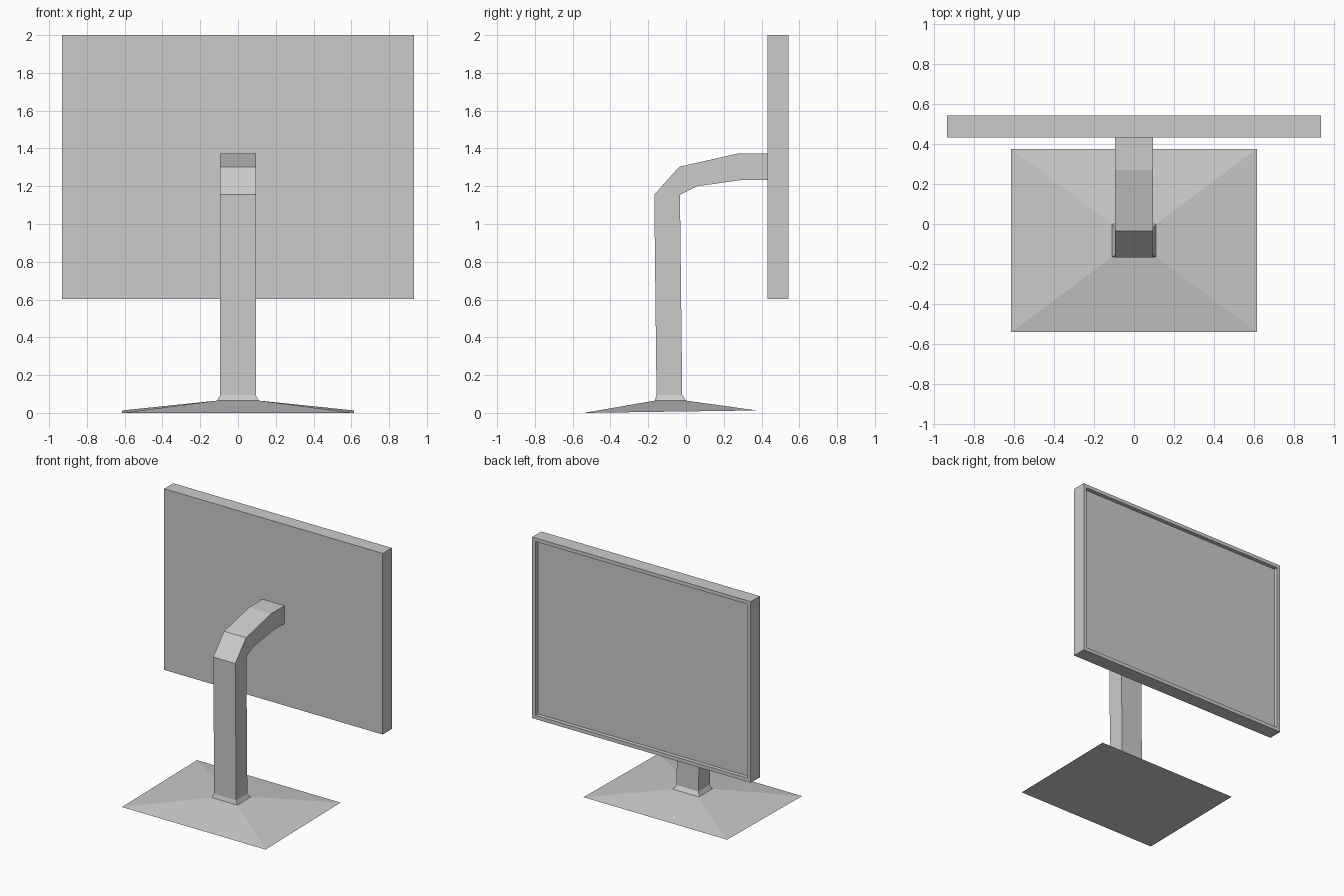
import bpy, bmesh

if "Cube" in bpy.data.objects:
    bpy.data.objects.remove(bpy.data.objects["Cube"])


def finish(bm, name):
    bmesh.ops.recalc_face_normals(bm, faces=bm.faces)
    mesh = bpy.data.meshes.new(name)
    bm.to_mesh(mesh)
    bm.free()
    obj = bpy.data.objects.new(name, mesh)
    bpy.context.collection.objects.link(obj)
    return obj


def loft(name, sections):
    """Skin four-sided sections: (half width, outer (y, z), inner (y, z))."""
    bm = bmesh.new()
    rings = []
    for w, (ya, za), (yb, zb) in sections:
        corners = ((-w, ya, za), (w, ya, za), (w, yb, zb), (-w, yb, zb))
        rings.append([bm.verts.new(c) for c in corners])
    for a, b in zip(rings, rings[1:]):
        for i in range(4):
            j = (i + 1) % 4
            bm.faces.new((a[i], a[j], b[j], b[i]))
    bm.faces.new(rings[0])
    bm.faces.new(rings[-1])
    return finish(bm, name)


# Sloped foot plate, its underside lifted slightly at the back
loft("base", [
    (0.613, (-0.54, 0.0), (0.375, 0.013)),
    (0.11, (-0.165, 0.065), (0.0, 0.065)),
])

# Flared collar, upright column and bent arm reaching the panel
loft("stand_arm", [
    (0.11, (-0.165, 0.065), (0.0, 0.065)),
    (0.094, (-0.156, 0.095), (-0.02, 0.095)),
    (0.094, (-0.168, 1.155), (-0.032, 1.155)),
    (0.094, (-0.036, 1.303), (0.06, 1.2)),
    (0.094, (0.27, 1.372), (0.30, 1.234)),
    (0.094, (0.432, 1.372), (0.432, 1.234)),
])

# Display panel with a recessed screen on the +y side
bm = bmesh.new()
bmesh.ops.create_cube(bm, size=1)
for v in bm.verts:
    v.co.x *= 1.866
    v.co.y = 0.4875 + v.co.y * 0.111
    v.co.z = 1.301 + v.co.z * 1.398
bm.normal_update()
screen = max(bm.faces, key=lambda f: f.normal.y)
bmesh.ops.inset_region(bm, faces=[screen], thickness=0.04)
bmesh.ops.inset_region(bm, faces=[screen], thickness=0.0005)
bmesh.ops.translate(bm, verts=screen.verts, vec=(0, -0.03, 0))
finish(bm, "display_panel")
